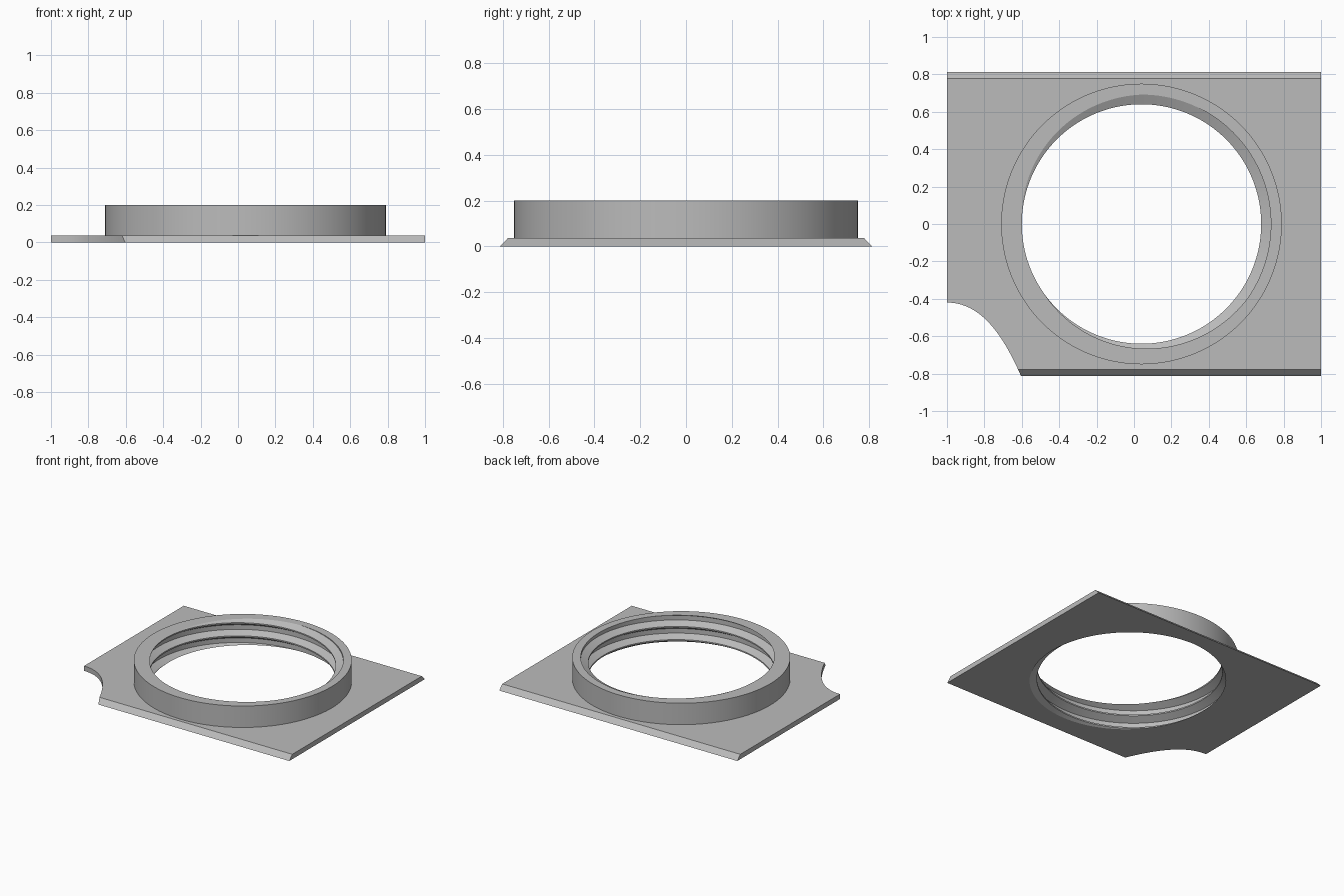
import bpy, bmesh
from math import cos, sin, pi, radians

cube = bpy.data.objects.get("Cube")
if cube:
    bpy.data.objects.remove(cube, do_unlink=True)

grey = bpy.data.materials.new("plain grey")
grey.use_nodes = True
colour = (0.5, 0.5, 0.5, 1)
grey.diffuse_color = colour
grey.node_tree.nodes["Principled BSDF"].inputs["Base Color"].default_value = colour

CX = 0.04            # ring centre in x
SEGS = 144
HEIGHT, PLATE = 0.2, 0.037
OUTER, SEAT = 0.75, 0.745
PITCH, CREST, ROOT = 0.1, 0.64, 0.692


def add_object(name, bm):
    bmesh.ops.recalc_face_normals(bm, faces=bm.faces[:])
    mesh = bpy.data.meshes.new(name)
    bm.to_mesh(mesh)
    bm.free()
    mesh.materials.append(grey)
    obj = bpy.data.objects.new(name, mesh)
    bpy.context.collection.objects.link(obj)
    return obj


def prism(name, points, offset):
    """Closed outline of 3D points, extruded along offset."""
    bm = bmesh.new()
    face = bm.faces.new([bm.verts.new(p) for p in points])
    made = bmesh.ops.extrude_face_region(bm, geom=[face])["geom"]
    moved = [g for g in made if isinstance(g, bmesh.types.BMVert)]
    bmesh.ops.translate(bm, verts=moved, vec=offset)
    return add_object(name, bm)


def activate(obj):
    bpy.ops.object.select_all(action='DESELECT')
    obj.select_set(True)
    bpy.context.view_layer.objects.active = obj


def cut(obj, cutter):
    cutter.hide_render = True
    mod = obj.modifiers.new("cut", 'BOOLEAN')
    mod.operation = 'DIFFERENCE'
    mod.solver = 'EXACT'
    mod.object = cutter
    activate(obj)
    bpy.ops.object.modifier_apply(modifier=mod.name)
    bpy.data.objects.remove(cutter, do_unlink=True)


def circle(radius, z):
    return [(CX + radius * cos(2 * pi * i / SEGS), radius * sin(2 * pi * i / SEGS), z)
            for i in range(SEGS)]


# Base plate with sloping front and back edges
section = [(-0.813, 0), (0.813, 0), (0.777, PLATE), (-0.777, PLATE)]
plate = prism("base_plate", [(-1, y, z) for y, z in section], (2, 0, 0))
cut(plate, prism("hole_cutter", circle(SEAT, -0.1), (0, 0, 0.3)))

# Curved notch in the front corner
ctrl = [(-1, -0.42), (-0.83, -0.42), (-0.71, -0.57), (-0.603, -0.815)]
arc = []
for i in range(25):
    t = i / 24
    w = ((1 - t) ** 3, 3 * t * (1 - t) ** 2, 3 * t * t * (1 - t), t ** 3)
    arc.append(tuple(sum(a * p[k] for a, p in zip(w, ctrl)) for k in (0, 1)))
outline = [(-1.2, -0.42)] + arc + [(-0.58, -0.9), (-1.2, -0.9)]
cut(plate, prism("notch_cutter", [(x, y, -0.1) for x, y in outline], (0, 0, 0.3)))

# Threaded ring: one pitch of the thread as (share of pitch, radius)
thread = [(0, CREST), (0.25, ROOT), (0.6, ROOT), (0.9, CREST)]
START = HEIGHT - PITCH * 0.5 - 4 * PITCH
corners = [(START + (turn + s) * PITCH, r) for turn in range(8) for s, r in thread]


def thread_column(angle):
    """Thread corners at one angle, trimmed to the ring's height."""
    pts = [(z + PITCH * (angle / (2 * pi) - 1), r) for z, r in corners]
    column = []
    for i, (z, r) in enumerate(pts):
        if z < 0 or z > HEIGHT:
            limit = 0 if z < 0 else HEIGHT
            for (z0, r0), (z1, r1) in zip(pts, pts[1:]):
                if z0 <= limit <= z1:
                    r = r0 + (r1 - r0) * (limit - z0) / (z1 - z0)
                    break
            z = limit
        column.append((r, z))
    return column


bm = bmesh.new()
columns = []
for i in range(SEGS + 1):
    a = 2 * pi * i / SEGS
    profile = thread_column(a) + [(OUTER, HEIGHT), (OUTER, PLATE), (SEAT, PLATE), (SEAT, 0)]
    columns.append([bm.verts.new((CX + r * cos(a), r * sin(a), z)) for r, z in profile])
for left, right in zip(columns, columns[1:]):
    for k in range(len(left)):
        n = (k + 1) % len(left)
        bm.faces.new((left[k], right[k], right[n], left[n]))
bmesh.ops.remove_doubles(bm, verts=bm.verts[:], dist=0.00005)
bmesh.ops.dissolve_degenerate(bm, edges=bm.edges[:], dist=0.00005)
ring = add_object("threaded_ring", bm)

for obj in (plate, ring):
    activate(obj)
    bpy.ops.object.shade_smooth_by_angle(angle=radians(25))
